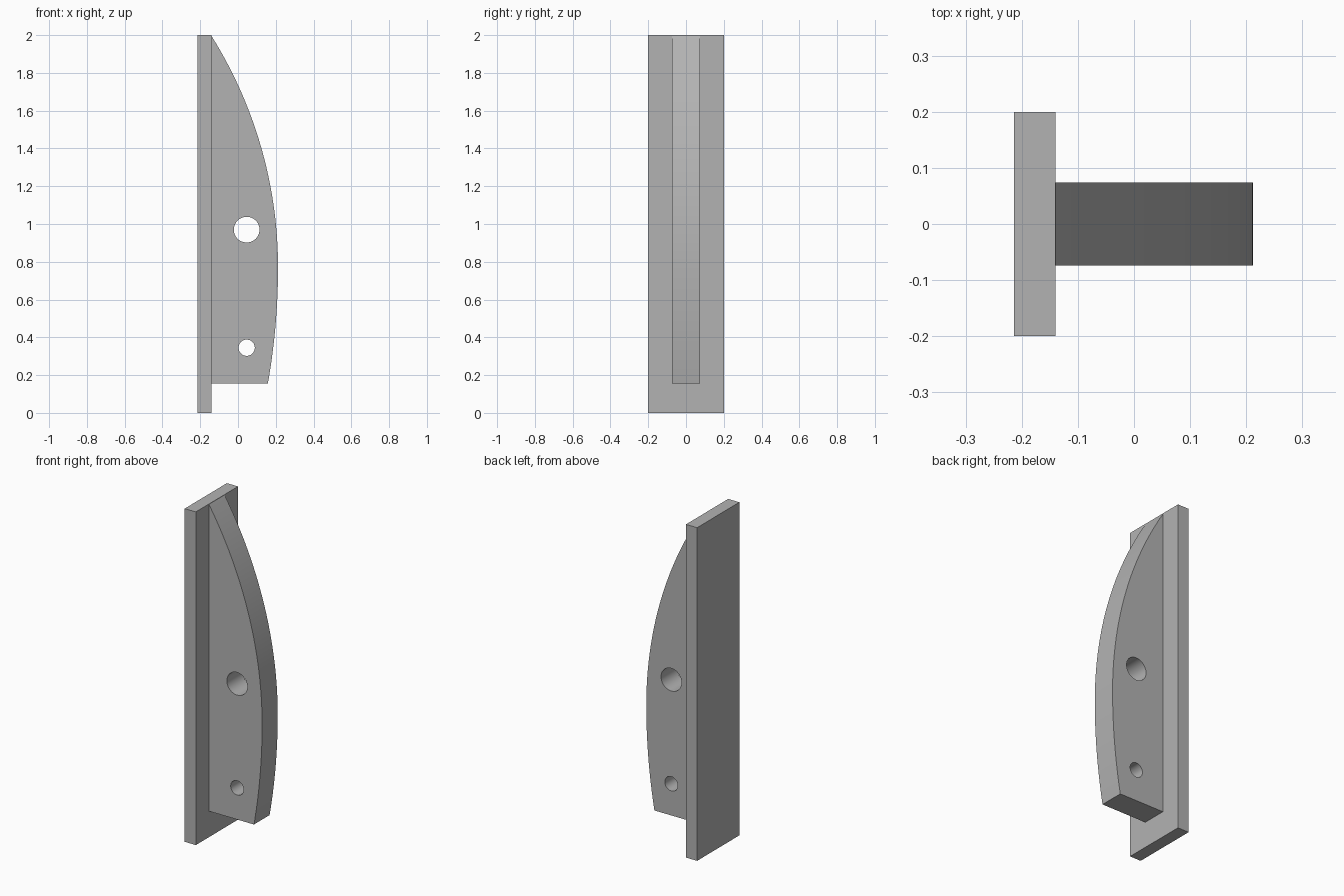
import bpy, bmesh, math

if "Cube" in bpy.data.objects:
    bpy.data.objects.remove(bpy.data.objects["Cube"], do_unlink=True)

grey = bpy.data.materials.new("plain grey")
grey.use_nodes = True
colour = (0.45, 0.45, 0.45, 1)
grey.diffuse_color = colour
grey.node_tree.nodes["Principled BSDF"].inputs["Base Color"].default_value = colour


def extrude_outline(name, loops, y0, y1):
    """Fill closed x-z outlines (later ones are holes) and extrude along y."""
    bm = bmesh.new()
    edges = []
    for loop in loops:
        verts = [bm.verts.new((x, y0, z)) for x, z in loop]
        edges += [bm.edges.new((a, b)) for a, b in zip(verts, verts[1:] + verts[:1])]
    bmesh.ops.triangle_fill(bm, edges=edges, use_beauty=True)
    geo = bmesh.ops.extrude_face_region(bm, geom=bm.faces[:], use_keep_orig=True)["geom"]
    moved = [g for g in geo if isinstance(g, bmesh.types.BMVert)]
    bmesh.ops.translate(bm, verts=moved, vec=(0, y1 - y0, 0))
    bmesh.ops.recalc_face_normals(bm, faces=bm.faces[:])
    mesh = bpy.data.meshes.new(name)
    bm.to_mesh(mesh)
    bm.free()
    mesh.materials.append(grey)
    obj = bpy.data.objects.new(name, mesh)
    bpy.context.collection.objects.link(obj)
    return obj


def circle(x, z, r, n=48):
    return [(x + r * math.cos(math.tau * i / n), z + r * math.sin(math.tau * i / n))
            for i in range(n)]


def bulge(z):
    """Curved edge: two arcs that meet at the widest height."""
    crest_x, crest_z = 0.212, 0.77
    end_x, end_z = (-0.14, 1.995) if z > crest_z else (0.158, 0.155)
    sag, run = crest_x - end_x, end_z - crest_z
    radius = (run ** 2 + sag ** 2) / (2 * sag)
    return crest_x - radius + math.sqrt(radius ** 2 - (z - crest_z) ** 2)


# Flat back plate
left, joint = -0.214, -0.14
extrude_outline("back_plate", [[(left, 0), (joint, 0), (joint, 2), (left, 2)]], -0.2, 0.2)

# Curved fin with two through holes
steps = 40
bottom, top = 0.155, 1.995
edge = [(bulge(z), z) for z in (bottom + (top - bottom) * i / steps for i in range(steps + 1))]
fin = extrude_outline("curved_fin", [[(joint, bottom)] + edge,
                                     circle(0.046, 0.97, 0.068),
                                     circle(0.046, 0.345, 0.043)], -0.074, 0.074)
bpy.ops.object.select_all(action='DESELECT')
fin.select_set(True)
bpy.context.view_layer.objects.active = fin
bpy.ops.object.shade_smooth_by_angle(angle=math.radians(30))
